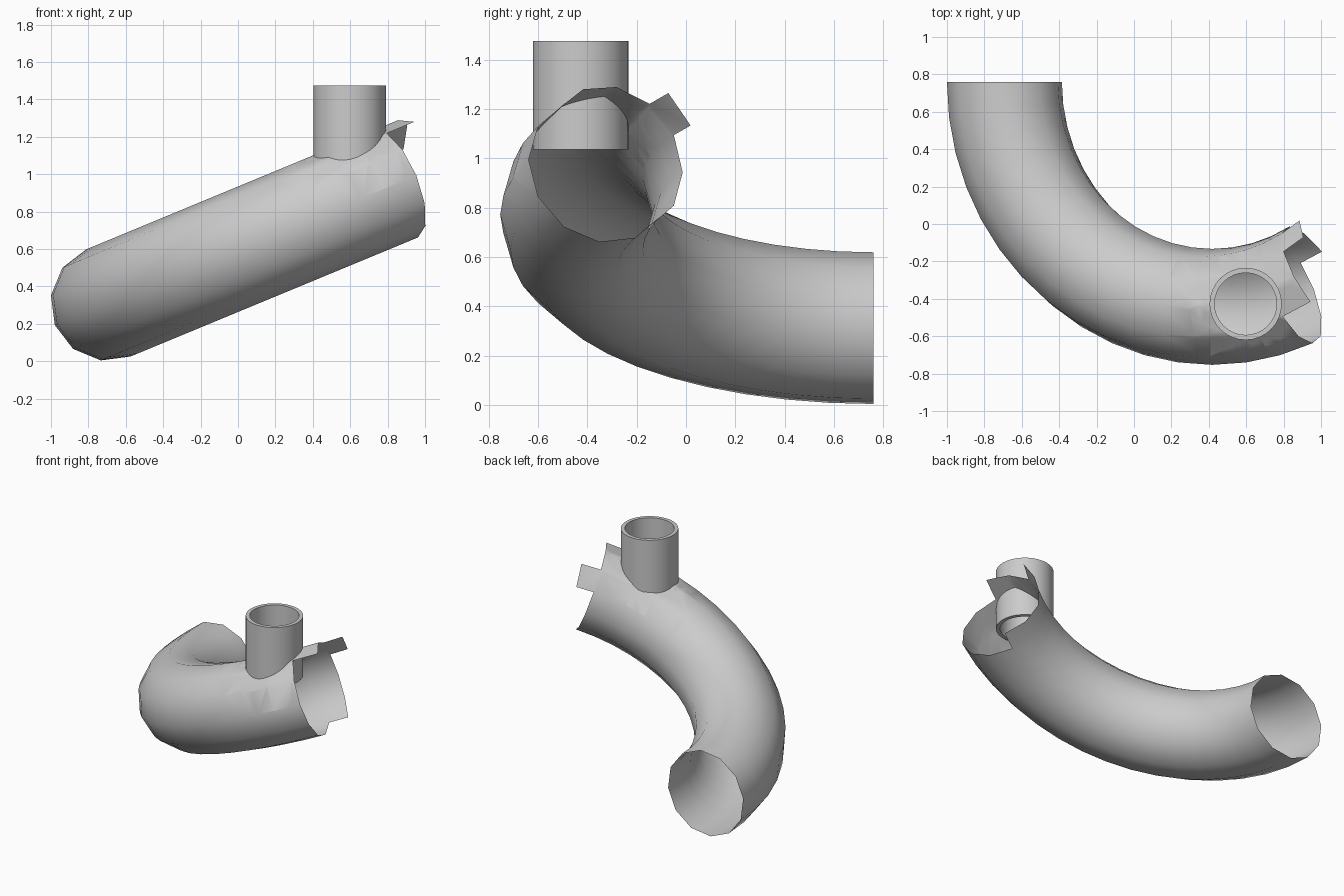
import bpy, bmesh
from math import sin, cos, radians, pi
from mathutils import Vector

if "Cube" in bpy.data.objects:
    bpy.data.objects.remove(bpy.data.objects["Cube"])

TILT = radians(22.5)          # slope of the bend's plane
R, r = 1.203, 0.31            # bend radius, tube radius
SIDES, STEP = 12, radians(7.5)
PX, PY, PR, PRI = 0.597, -0.427, 0.193, 0.166   # upright pipe
Z0, Z1 = 1.035, 1.475
PSIDES = 32


def bend_point(theta, phi):
    k = R + r * cos(phi)
    u, w = 0.453 + k * sin(theta), r * sin(phi)
    return (u * cos(TILT) - w * sin(TILT), 0.76 - k * cos(theta),
            0.599 + u * sin(TILT) + w * cos(TILT))


def finish(bm, name, angle):
    me = bpy.data.meshes.new(name)
    bm.to_mesh(me)
    bm.free()
    ob = bpy.data.objects.new(name, me)
    bpy.context.collection.objects.link(ob)
    bpy.ops.object.select_all(action='DESELECT')
    ob.select_set(True)
    bpy.context.view_layer.objects.active = ob
    bpy.ops.object.shade_smooth_by_angle(angle=radians(angle))
    return ob


# curved main tube, open at both ends, with a ragged stepped far end
bm = bmesh.new()
N = 17
rings = [[bm.verts.new(bend_point(-pi / 2 + i * STEP, j * 2 * pi / SIDES))
          for j in range(SIDES)] for i in range(N + 1)]
for i in range(N):
    for j in range(SIDES):
        if i == 15 and not 2 <= j <= 7:
            continue
        if i == 16 and j != 4:
            continue
        k = (j + 1) % SIDES
        bm.faces.new((rings[i][j], rings[i + 1][j], rings[i + 1][k], rings[i][k]))
bmesh.ops.delete(bm, geom=[v for v in bm.verts if not v.link_faces], context='VERTS')
bm.normal_update()
top = max(bm.faces, key=lambda f: f.calc_center_median().z)
if top.normal.z < 0:
    bmesh.ops.reverse_faces(bm, faces=bm.faces[:])
    bm.normal_update()

# opening in the main tube under the upright pipe
mid = Vector((PX, PY))
apothem = PR * 0.95


def near(f, dist):
    c = f.calc_center_median()
    return c.z > 0.95 and (c.xy - mid).length < dist


for s in range(16):
    d = Vector((cos(s * pi / 8), sin(s * pi / 8), 0))
    faces = [f for f in bm.faces if near(f, 0.36)]
    geom = faces + list({e for f in faces for e in f.edges}) + list({v for f in faces for v in f.verts})
    bmesh.ops.bisect_plane(bm, geom=geom, dist=1e-5,
                           plane_co=Vector((PX, PY, 0)) + d * apothem, plane_no=d)
hole = [f for f in bm.faces if near(f, apothem) and
        all((v.co.xy - mid).length < PR * 1.01 for v in f.verts)]
bmesh.ops.delete(bm, geom=hole, context='FACES')
finish(bm, "curved_tube", 50)

# upright pipe with a thin wall, open through
bm = bmesh.new()
profile = [(PR, Z0), (PR, Z1), (PRI, Z1), (PRI, Z0)]
loops = [[bm.verts.new((PX + q * cos(a * 2 * pi / PSIDES), PY + q * sin(a * 2 * pi / PSIDES), z))
          for a in range(PSIDES)] for q, z in profile]
for p in range(4):
    A, B = loops[p], loops[(p + 1) % 4]
    for a in range(PSIDES):
        b = (a + 1) % PSIDES
        bm.faces.new((A[a], A[b], B[b], B[a]))
bmesh.ops.recalc_face_normals(bm, faces=bm.faces[:])
finish(bm, "upright_pipe", 30)
